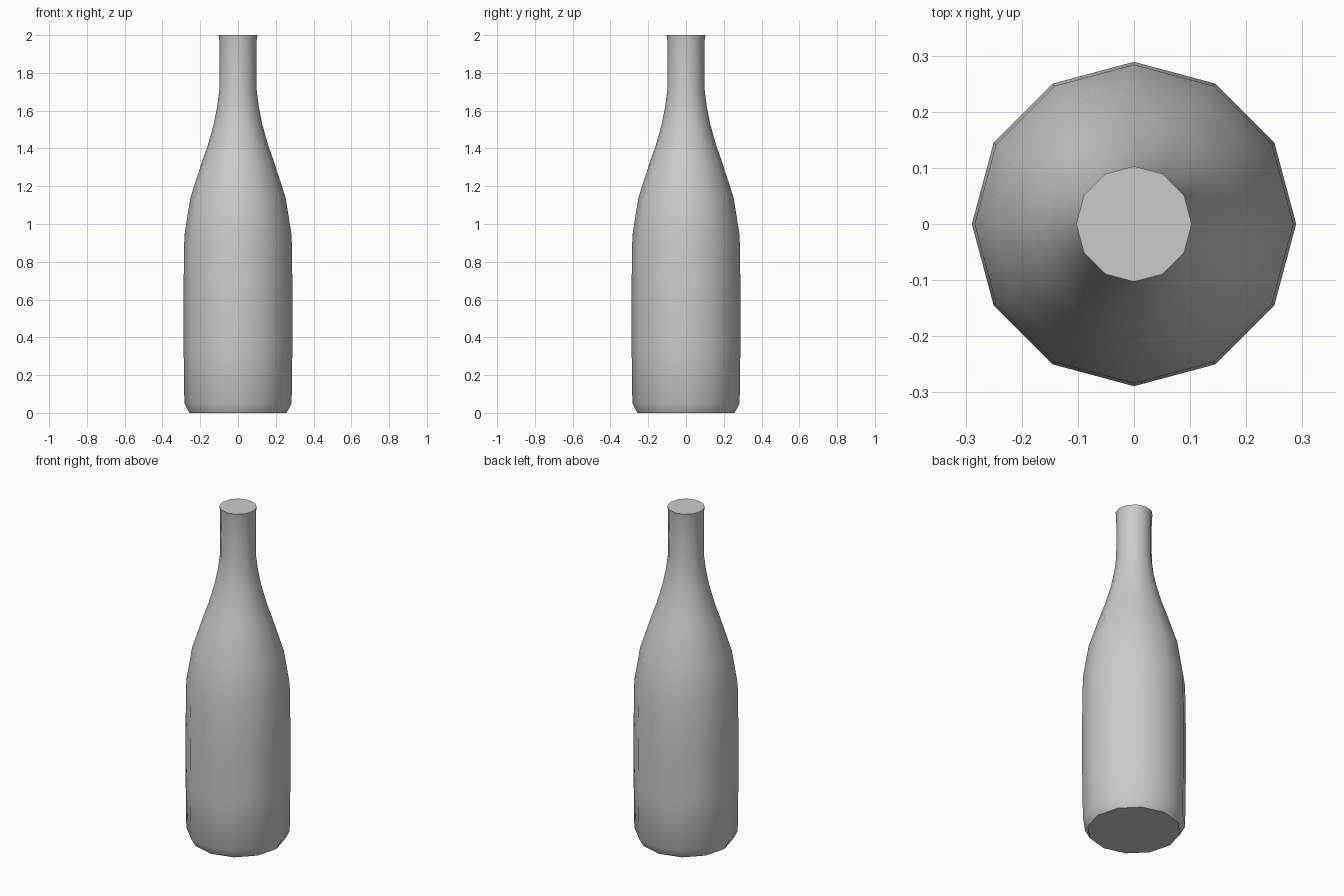
import bpy, bmesh, math

if "Cube" in bpy.data.objects:
    bpy.data.objects.remove(bpy.data.objects["Cube"])

# Bottle outline: (radius, height) from base to mouth
PROFILE = [(0.257, 0.0), (0.284, 0.05), (0.288, 0.35), (0.289, 0.62), (0.284, 0.94),
           (0.252, 1.14), (0.187, 1.34), (0.162, 1.41), (0.129, 1.526),
           (0.11, 1.62), (0.099, 1.71), (0.098, 1.85), (0.099, 1.975), (0.103, 2.0)]
SIDES = 12

bm = bmesh.new()
rings = []
for r, z in PROFILE:
    rings.append([bm.verts.new((r * math.cos(math.tau * i / SIDES),
                                r * math.sin(math.tau * i / SIDES), z))
                  for i in range(SIDES)])

# Smooth side walls
for lower, upper in zip(rings, rings[1:]):
    for i in range(SIDES):
        j = (i + 1) % SIDES
        bm.faces.new((lower[i], lower[j], upper[j], upper[i]))

# Flat base and closed mouth
bm.faces.new(rings[0][::-1])
bm.faces.new(rings[-1])

mesh = bpy.data.meshes.new("bottle")
bm.to_mesh(mesh)
bm.free()
bottle = bpy.data.objects.new("bottle", mesh)
bpy.context.collection.objects.link(bottle)

# Rounded shading with crisp cap edges
bpy.context.view_layer.objects.active = bottle
bottle.select_set(True)
bpy.ops.object.shade_smooth_by_angle(angle=math.radians(40))
